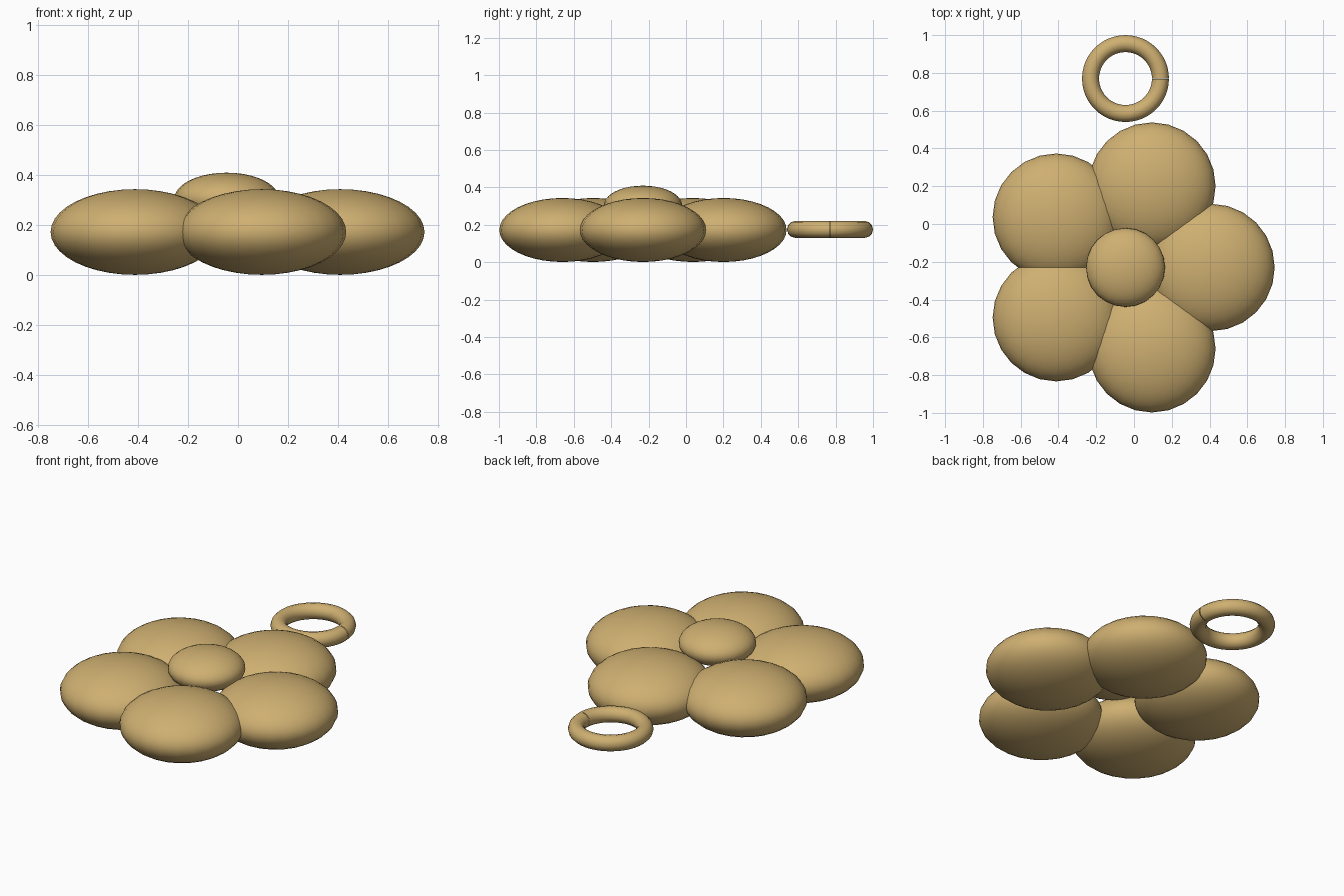
import bpy, bmesh
from math import cos, sin, pi, tau
from mathutils import Matrix, Vector

default = bpy.data.objects.get("Cube")
if default:
    bpy.data.objects.remove(default, do_unlink=True)

gold = bpy.data.materials.new("warm gold")
gold.use_nodes = True
colour = (0.62, 0.43, 0.165, 1)
gold.diffuse_color = colour
gold.node_tree.nodes["Principled BSDF"].inputs["Base Color"].default_value = colour

CENTRE = Vector((-0.045, -0.23, 0))


def finish(bm, name, location):
    """Turn a bmesh into a smooth gold object."""
    mesh = bpy.data.meshes.new(name)
    bm.to_mesh(mesh)
    bm.free()
    mesh.materials.append(gold)
    mesh.shade_smooth()
    obj = bpy.data.objects.new(name, mesh)
    obj.location = location
    bpy.context.collection.objects.link(obj)


def flat_ball(name, location, radius, half_height):
    bm = bmesh.new()
    bmesh.ops.create_uvsphere(bm, u_segments=24, v_segments=20, radius=1)
    bmesh.ops.scale(bm, vec=(radius, radius, half_height), verts=bm.verts)
    finish(bm, name, location)


# Five petals around the flower centre
for i in range(5):
    a = tau * i / 5
    spot = CENTRE + Vector((0.453 * cos(a), 0.453 * sin(a), 0.172))
    flat_ball(f"petal_{i + 1}", spot, 0.337, 0.171)

# Raised button in the middle
flat_ball("flower_centre", CENTRE + Vector((0, 0, 0.305)), 0.209, 0.104)

# Hanging ring: a round profile swept almost all the way, leaving a hairline gap
bm = bmesh.new()
bmesh.ops.create_circle(bm, segments=12, radius=0.045,
                        matrix=Matrix.Translation((0.185, 0, 0)) @ Matrix.Rotation(pi / 2, 4, "X"))
bmesh.ops.spin(bm, geom=bm.verts[:] + bm.edges[:], cent=(0, 0, 0), axis=(0, 0, 1),
               angle=tau - 0.015, steps=48)
bmesh.ops.recalc_face_normals(bm, faces=bm.faces)
finish(bm, "hanging_ring", (CENTRE.x, 0.77, 0.175))
